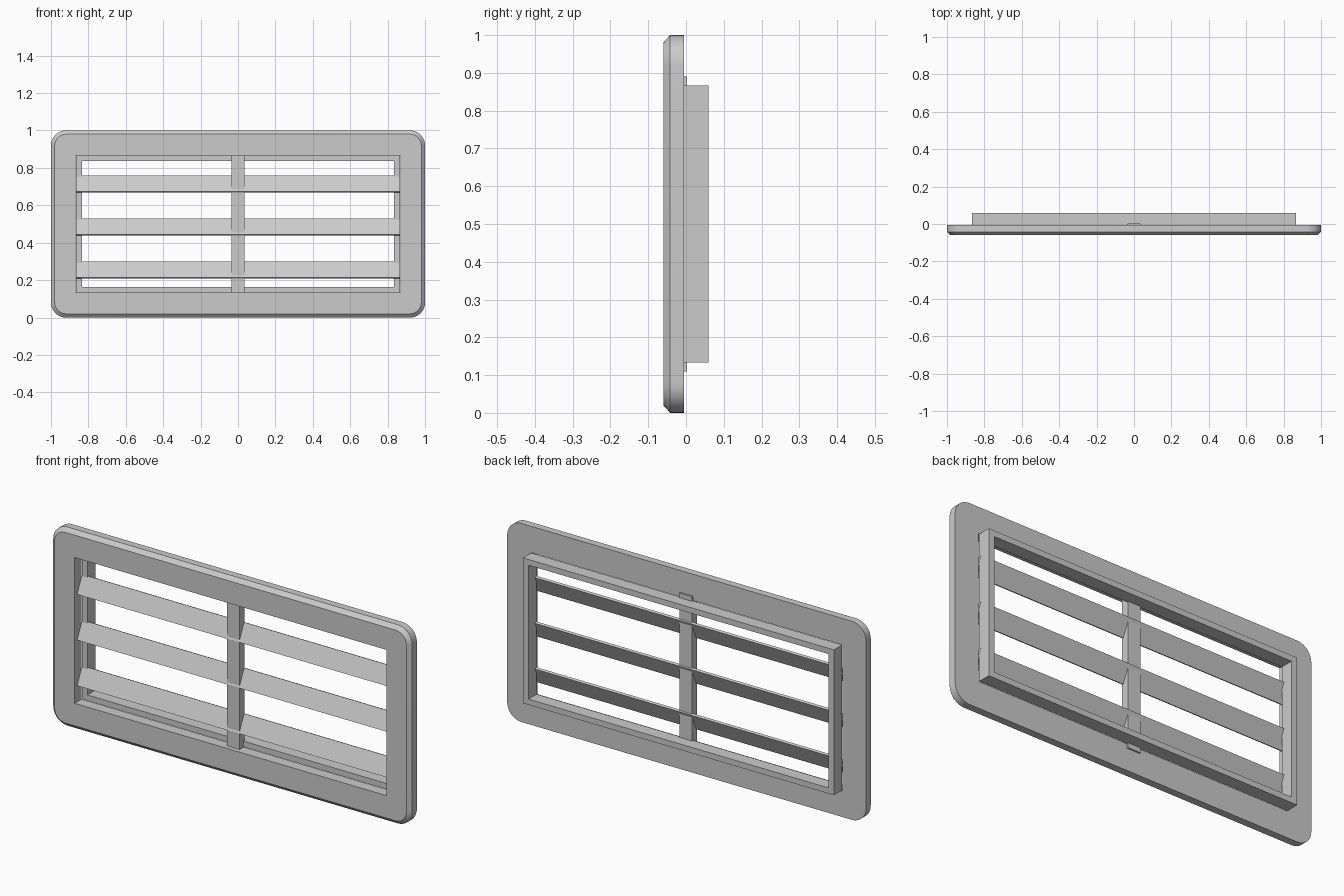
import bpy, bmesh, math
from mathutils import Matrix, Vector

old = bpy.data.objects.get("Cube")
if old:
    bpy.data.objects.remove(old)

MID = 0.5  # height of the vent's centre


def finish(name, bm):
    bmesh.ops.recalc_face_normals(bm, faces=bm.faces)
    mesh = bpy.data.meshes.new(name)
    bm.to_mesh(mesh)
    bm.free()
    obj = bpy.data.objects.new(name, mesh)
    bpy.context.collection.objects.link(obj)
    return obj


def box(name, size, centre, tilt=0.0):
    bm = bmesh.new()
    bmesh.ops.create_cube(bm, size=1)
    bm.transform(Matrix.Translation(centre) @ Matrix.Rotation(tilt, 4, 'X')
                 @ Matrix.Diagonal((*size, 1)))
    return finish(name, bm)


def rounded_outline(half_w, half_h, radius, steps):
    """Corner arcs of a rounded rectangle, counter-clockwise from top right."""
    points = []
    for q, (sx, sz) in enumerate([(1, 1), (-1, 1), (-1, -1), (1, -1)]):
        for i in range(steps + 1):
            a = math.pi / 2 * (q + i / steps)
            points.append((sx * (half_w - radius) + radius * math.cos(a),
                           sz * (half_h - radius) + radius * math.sin(a)))
    return points


def ring_solid(name, sections, steps):
    """Closed ring: each section is (half width, half height, radius, y)."""
    bm = bmesh.new()
    loops = [[bm.verts.new((x, y, MID + z))
              for x, z in rounded_outline(w, h, r, steps)]
             for w, h, r, y in sections]
    for a, b in zip(loops, loops[1:] + loops[:1]):
        n = len(a)
        for i in range(n):
            j = (i + 1) % n
            bm.faces.new((a[i], a[j], b[j], b[i]))
    bmesh.ops.remove_doubles(bm, verts=bm.verts, dist=1e-5)
    return finish(name, bm)


# Front frame with rounded corners and a chamfered front rim
frame = ring_solid("front_frame", [
    (0.868, 0.367, 0, -0.06), (0.98, 0.48, 0.06, -0.06),
    (1.0, 0.5, 0.08, -0.042), (1.0, 0.5, 0.08, -0.005),
    (0.868, 0.367, 0, -0.005)], 10)
bpy.context.view_layer.objects.active = frame
frame.select_set(True)
bpy.ops.object.shade_smooth_by_angle(angle=math.radians(25))

# Rectangular collar behind the frame
ring_solid("rear_collar", [
    (0.835, 0.337, 0, -0.005), (0.866, 0.366, 0, -0.005),
    (0.866, 0.366, 0, 0.06), (0.835, 0.337, 0, 0.06)], 1)

# Centre bar
box("centre_bar", (0.07, 0.04, 0.78), Vector((0, -0.017, MID)))

# Tilted slats, low edge at the front
for i in range(3):
    box(f"slat_{i + 1}", (1.734, 0.012, 0.095),
        Vector((0, -0.016, 0.255 + 0.23 * i)), -math.radians(25))
